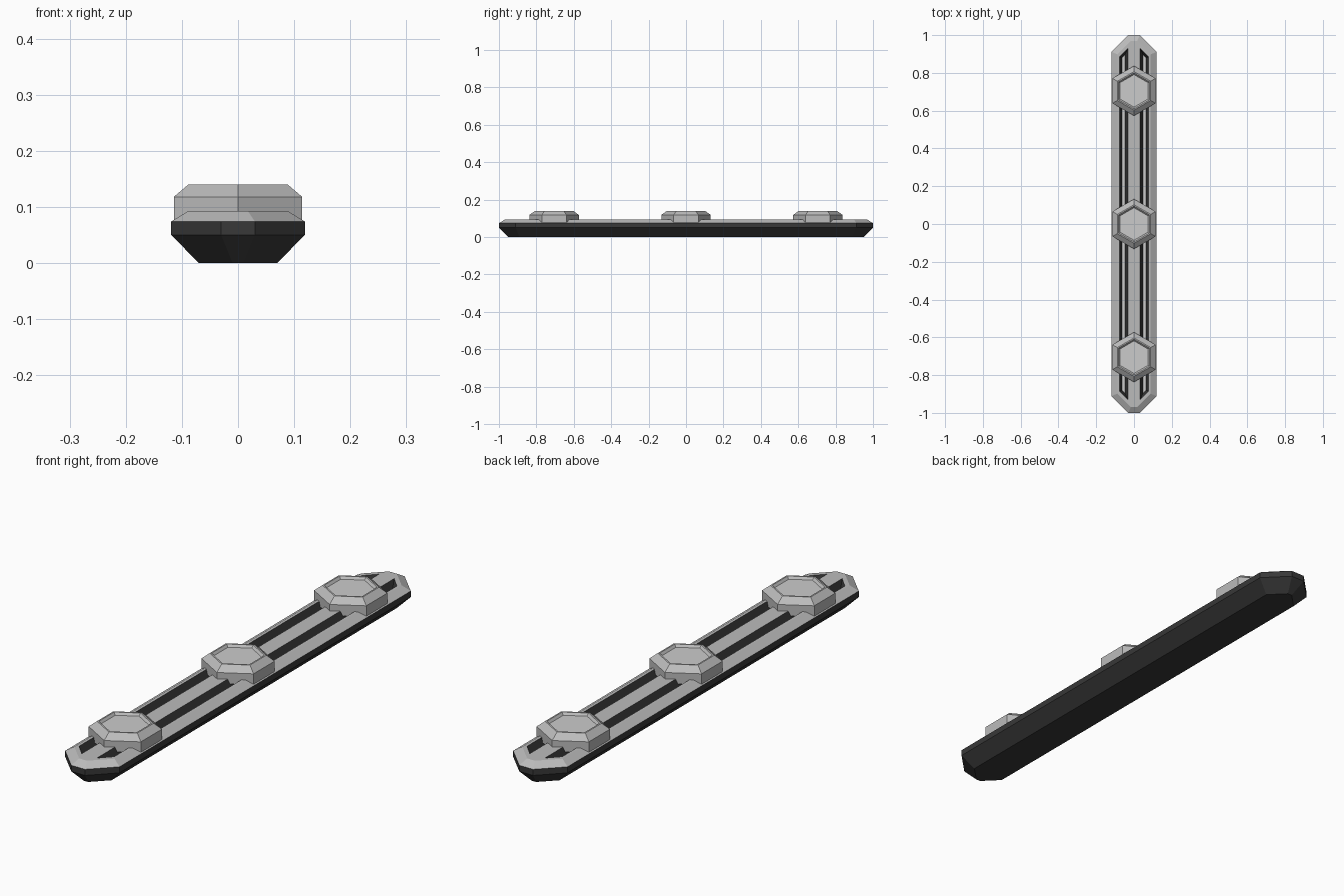
import bpy, bmesh, math

if "Cube" in bpy.data.objects:
    bpy.data.objects.remove(bpy.data.objects["Cube"])


def material(name, v):
    m = bpy.data.materials.new(name)
    m.diffuse_color = (v, v, v, 1)
    m.use_nodes = True
    m.node_tree.nodes["Principled BSDF"].inputs["Base Color"].default_value = m.diffuse_color
    return m


BLACK = material("black_shell", 0.04)
GREY = material("mid_grey", 0.5)
LIGHT = material("light_grey", 0.8)


def loft(name, layers, mats, top_mat):
    """Closed solid through (outline, z, material of the band above) layers."""
    bm = bmesh.new()
    rings = [[bm.verts.new((x, y, z)) for x, y in pts] for pts, z, _ in layers]
    n = len(rings[0])
    bm.faces.new(rings[0][::-1]).material_index = layers[0][2]
    for lo, hi, layer in zip(rings, rings[1:], layers):
        for i in range(n):
            j = (i + 1) % n
            f = bm.faces.new((lo[i], lo[j], hi[j], hi[i]))
            f.material_index = layer[2]
    bm.faces.new(rings[-1]).material_index = top_mat
    bmesh.ops.recalc_face_normals(bm, faces=bm.faces)
    me = bpy.data.meshes.new(name)
    bm.to_mesh(me)
    bm.free()
    for m in mats:
        me.materials.append(m)
    ob = bpy.data.objects.new(name, me)
    bpy.context.collection.objects.link(ob)
    return ob


def bar(inset):
    """Long bar outline with clipped corners, inset evenly."""
    k = inset * math.tan(math.pi / 8)
    x, y, e, c = 0.119 - inset, 1 - inset, 0.03 - k, 0.911 - k
    return [(x, -c), (x, c), (e, y), (-e, y), (-x, c), (-x, -c), (-e, -y), (e, -y)]


def hexagon(r, cy):
    return [(r * math.sin(math.radians(60 * i)), cy - r * math.cos(math.radians(60 * i)))
            for i in range(6)]


# Body: black hull with bevelled grey deck
body = loft("body", [(bar(0.049), 0, 0), (bar(0), 0.05, 0), (bar(0), 0.074, 1),
                     (bar(0.031), 0.093, 1)], [BLACK, GREY], 1)

# Two tapered grooves with dark walls and light floor strips
for side, label in ((-1, "left"), (1, "right")):
    def slot(x0, x1, y0, y1):
        return [(side * x0, -y0), (side * x1, -y1), (side * x1, y1), (side * x0, y0)]
    top = slot(0.033, 0.077, 0.93, 0.884)
    floor = slot(0.047, 0.063, 0.898, 0.881)
    cutter = loft(label + "_groove_cutter",
                  [(floor, 0.06, 0), (top, 0.093, 0), (top, 0.12, 0)], [BLACK], 0)
    cutter.hide_render = True
    mod = body.modifiers.new(label + "_groove", 'BOOLEAN')
    mod.object, mod.operation, mod.solver = cutter, 'DIFFERENCE', 'EXACT'
    mod.material_mode = 'TRANSFER'
    bpy.context.view_layer.objects.active = body
    bpy.ops.object.modifier_apply(modifier=mod.name)
    bpy.data.objects.remove(cutter)
    loft(label + "_floor_strip", [(floor, 0.058, 0), (floor, 0.061, 0)], [LIGHT], 0)

# Three hexagonal studs with recessed light panels
for cy, label in ((-0.705, "front"), (0, "middle"), (0.705, "back")):
    loft(label + "_stud",
         [(hexagon(r, cy), z, 0) for r, z in
          ((0.132, 0.075), (0.132, 0.118), (0.102, 0.14), (0.095, 0.14), (0.086, 0.131))],
         [GREY, LIGHT], 1)
